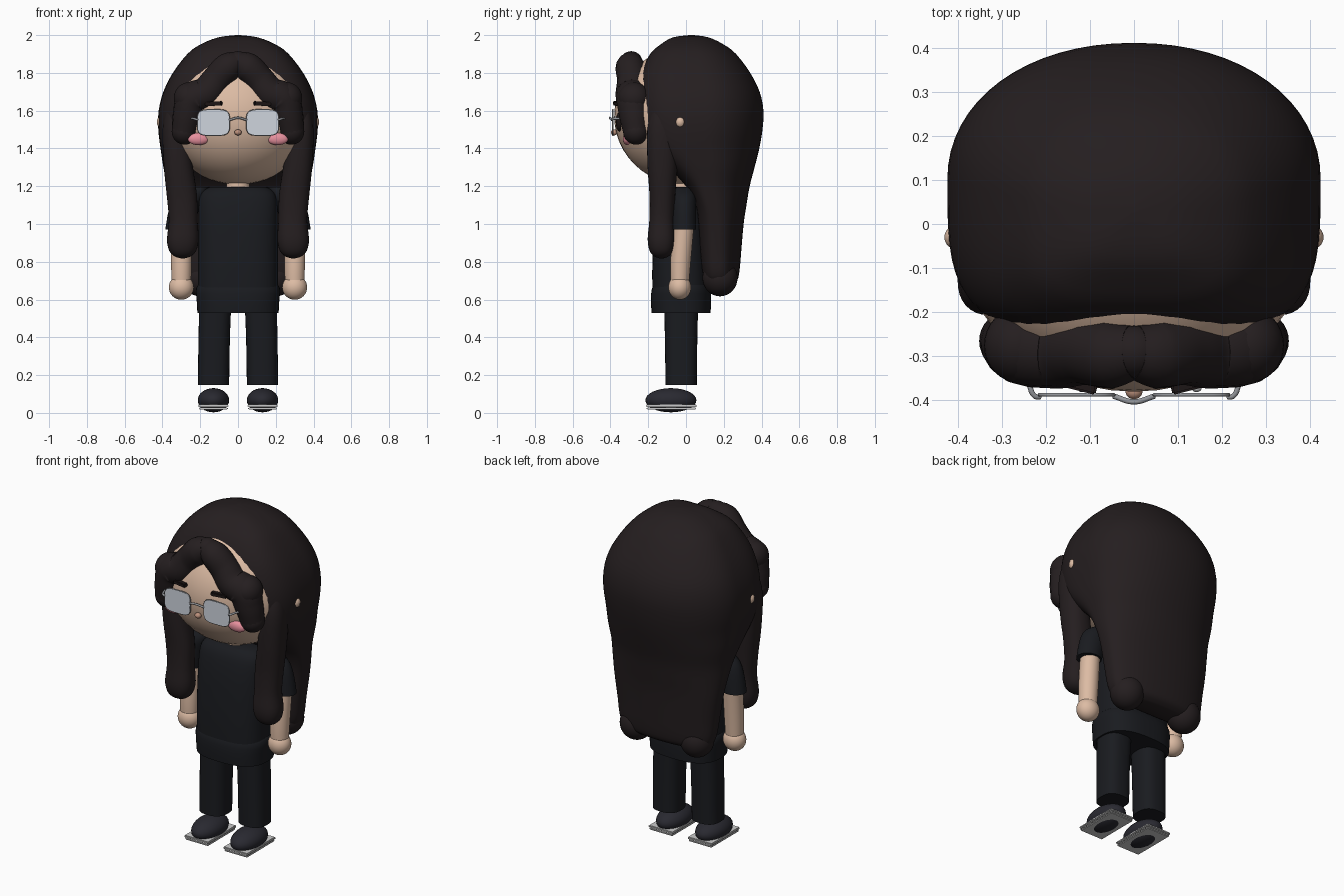
import bpy, bmesh, math
from mathutils import Matrix, Vector

if "Cube" in bpy.data.objects:
    bpy.data.objects.remove(bpy.data.objects["Cube"])

def material(name, r, g, b):
    m = bpy.data.materials.new(name)
    m.diffuse_color = (r, g, b, 1)
    m.use_nodes = True
    m.node_tree.nodes["Principled BSDF"].inputs["Base Color"].default_value = m.diffuse_color
    return m

HAIR = material("hair", .018, .013, .014)
SKIN = material("skin", .72, .5, .37)
CLOTH = material("cloth", .01, .011, .014)
SHOE = material("shoe_dark", .022, .022, .03)
WHITE = material("white", .75, .75, .72)
PINK = material("pink", .8, .28, .34)
NOSE = material("nose", .5, .28, .2)
DARK = material("dark", .012, .008, .008)
LENS = material("lens", .62, .66, .73)
METAL = material("metal", .3, .31, .33)

def finish(name, bm, mat, matrix=None):
    if matrix:
        bm.transform(matrix)
    bmesh.ops.recalc_face_normals(bm, faces=bm.faces)
    me = bpy.data.meshes.new(name)
    bm.to_mesh(me)
    bm.free()
    me.materials.append(mat)
    me.shade_smooth()
    me.set_sharp_from_angle(angle=math.radians(42))
    ob = bpy.data.objects.new(name, me)
    bpy.context.collection.objects.link(ob)
    return ob

def ball(name, loc, size, mat, rot=0, seg=32):
    bm = bmesh.new()
    bmesh.ops.create_uvsphere(bm, u_segments=seg, v_segments=seg // 2, radius=1)
    return finish(name, bm, mat, Matrix.Translation(loc) @ Matrix.Rotation(rot, 4, 'Y')
                  @ Matrix.Diagonal((*size, 1)))

def box(name, loc, size, mat, rot=None, bevel=.004):
    bm = bmesh.new()
    bmesh.ops.create_cube(bm, size=1)
    bmesh.ops.transform(bm, matrix=Matrix.Diagonal((*size, 1)), verts=bm.verts)
    bmesh.ops.bevel(bm, geom=bm.edges[:], offset=bevel, segments=2, affect='EDGES')
    return finish(name, bm, mat, Matrix.Translation(loc) @ (rot or Matrix()))

def smooth_rows(rows, steps):
    """Catmull-Rom interpolation through the rows."""
    out = []
    for i in range(len(rows) - 1):
        p = [rows[max(0, min(len(rows) - 1, i + k))] for k in (-1, 0, 1, 2)]
        for s in range(steps):
            t = s / steps
            out.append([.5 * (2*b + (c - a)*t + (2*a - 5*b + 4*c - d)*t*t
                              + (3*b - a - 3*c + d)*t**3) for a, b, c, d in zip(*p)])
    return out + [list(rows[-1])]

def loft(name, rows, mat, nf=2., nb=2., steps=1, seg=48, matrix=None):
    """Rows are (z, centre x, half width, front y, widest y, back y)."""
    bm = bmesh.new()
    rings = []
    for z, cx, rx, yf, cy, yb in smooth_rows(rows, steps):
        ring = []
        for k in range(seg):
            a = 2 * math.pi * k / seg
            c, s = math.cos(a), math.sin(a)
            n = nb if s > 0 else nf
            x = math.copysign(abs(c) ** (2 / n), c) * rx
            y = abs(s) ** (2 / n) * ((yb - cy) if s > 0 else (yf - cy))
            ring.append(bm.verts.new((cx + x, cy + y, z)))
        rings.append(ring)
    for r0, r1 in zip(rings, rings[1:]):
        for k in range(seg):
            j = (k + 1) % seg
            bm.faces.new((r0[k], r0[j], r1[j], r1[k]))
    bm.faces.new(rings[0])
    bm.faces.new(rings[-1])
    return finish(name, bm, mat, matrix)

def tube(name, pts, radius, mat, cyclic=False):
    """Swept round tube; points are (x, y, z, radius factor)."""
    cu = bpy.data.curves.new(name, 'CURVE')
    cu.dimensions = '3D'
    cu.bevel_depth, cu.bevel_resolution = radius, 6
    cu.use_fill_caps, cu.resolution_u = True, 8
    sp = cu.splines.new('BEZIER')
    sp.bezier_points.add(len(pts) - 1)
    for bp, p in zip(sp.bezier_points, pts):
        bp.co, bp.radius = p[:3], p[3]
        bp.handle_left_type = bp.handle_right_type = 'AUTO'
    sp.use_cyclic_u = cyclic
    cu.materials.append(mat)
    ob = bpy.data.objects.new(name, cu)
    bpy.context.collection.objects.link(ob)
    return ob

# Head, neck and nose
ball("head", (0, -.015, 1.57), (.4, .365, .36), SKIN, seg=48)
loft("neck", [(1.1, 0, .065, -.08, -.02, .04), (1.26, 0, .06, -.08, -.02, .04)], SKIN)
ball("nose", (0, -.38, 1.485), (.019, .017, .016), NOSE)

# Main hair: dome over the head running into the long back fall
loft("back_hair", [
    (2.0, 0, .01, .02, .03, .04), (1.988, 0, .105, -.07, .03, .12),
    (1.95, 0, .2, -.135, .04, .2), (1.9, 0, .268, -.19, .06, .265),
    (1.8, 0, .345, -.24, .08, .34), (1.7, 0, .395, -.26, .1, .39),
    (1.6, 0, .42, -.262, .1, .41), (1.5, 0, .422, -.25, .1, .405),
    (1.4, 0, .41, -.21, .1, .388), (1.3, 0, .395, -.1, .12, .363),
    (1.2, 0, .375, .0, .13, .337), (1.1, 0, .36, .05, .15, .32),
    (1.0, 0, .343, .065, .17, .305), (.85, 0, .32, .075, .175, .292),
    (.75, 0, .305, .085, .18, .283), (.7, 0, .28, .1, .18, .27),
    (.675, 0, .22, .13, .18, .235)], HAIR, nf=3.6, nb=2.1, steps=3, seg=64)

# Wavy centre-parted fringe
ball("fringe_parting", (0, -.29, 1.855), (.065, .06, .06), HAIR)

for s, side in ((-1, "left"), (1, "right")):
    # Hair pieces
    tube("fringe_" + side, [(0, -.29, 1.855, .62), (s*.05, -.295, 1.83, .78),
         (s*.11, -.285, 1.765, .8), (s*.17, -.285, 1.69, .88), (s*.235, -.28, 1.66, .9),
         (s*.265, -.275, 1.58, .8), (s*.283, -.265, 1.49, .68)], .1, HAIR)
    ball("fringe_tip_" + side, (s*.283, -.265, 1.49), (.068, .068, .07), HAIR)
    ball("fringe_wave_" + side, (s*.26, -.275, 1.665), (.08, .085, .085), HAIR)
    loft("front_lock_" + side, [(z, s*x, rx, y - ry, y, y + ry) for z, x, y, rx, ry in (
        (1.62, .33, -.12, .05, .06), (1.5, .33, -.125, .07, .08), (1.3, .315, -.125, .077, .078),
        (1.15, .297, -.125, .08, .068), (1.02, .29, -.128, .076, .066),
        (.92, .292, -.13, .084, .073), (.86, .293, -.13, .072, .063),
        (.83, .293, -.13, .045, .04), (.818, .293, -.13, .01, .01))],
        HAIR, nf=2.3, nb=2.3, steps=3, seg=32)
    ball("back_hair_tip_" + side, (s*.2, .18, .715), (.095, .093, .098), HAIR)

    # Face details
    ball("ear_" + side, (s*.395, -.03, 1.54), (.035, .03, .035), SKIN)
    ball("eye_" + side, (s*.13, -.352, 1.54), (.04, .02, .05), DARK)
    ball("eye_highlight_" + side, (s*.13 + .012, -.373, 1.56), (.011, .008, .011), WHITE, seg=16)
    ball("cheek_" + side, (s*.21, -.312, 1.45), (.056, .022, .032), PINK)
    box("eyebrow_" + side, (s*.128, -.362, 1.637), (.09, .03, .022), DARK,
        Matrix.Rotation(s*.25, 4, 'Z') @ Matrix.Rotation(s*.05, 4, 'Y'))

    # Glasses
    loft("lens_" + side, [(-.004, 0, .083, -.066, 0, .066), (.004, 0, .083, -.066, 0, .066)],
         LENS, nf=4, nb=4, matrix=Matrix.Translation((s*.13, -.387, 1.537))
         @ Matrix.Rotation(math.pi/2, 4, 'X'))
    rim = []
    for k in range(24):
        c, d = math.cos(k*math.pi/12), math.sin(k*math.pi/12)
        rim.append((s*.13 + math.copysign(abs(c)**.5, c)*.084, -.387,
                    1.537 + math.copysign(abs(d)**.5, d)*.067, 1))
    tube("lens_rim_" + side, rim, .004, METAL, True)
    tube("temple_" + side, [(s*.212, -.392, 1.55, 1), (s*.225, -.39, 1.555, 1),
                            (s*.24, -.355, 1.558, 1), (s*.3, -.24, 1.555, 1)], .006, METAL)

    # Arm with short sleeve and hand
    loft("sleeve_" + side, [(.97, s*.312, .073, -.073, -.01, .053),
         (1.08, s*.285, .08, -.073, -.01, .053), (1.15, s*.25, .08, -.07, -.01, .05),
         (1.195, s*.2, .05, -.05, -.01, .03)], CLOTH, steps=3, seg=32)
    loft("arm_" + side, [(.68, s*.3, .05, -.08, -.033, .015), (.8, s*.3, .055, -.083, -.03, .025),
         (1.0, s*.303, .055, -.065, -.01, .043)], SKIN, steps=2, seg=32)
    ball("hand_" + side, (s*.3, -.033, .665), (.066, .06, .066), SKIN)

    # Leg and shoe
    loft("leg_" + side, [(.148, s*.13, .083, -.108, -.025, .057),
         (.4, s*.126, .083, -.112, -.025, .06), (.6, s*.12, .085, -.115, -.025, .065)],
         CLOTH, nf=2.6, nb=2.6, seg=32)
    ball("shoe_" + side, (s*.13, -.08, .067), (.083, .135, .064), SHOE)
    box("sole_lower_" + side, (s*.13, -.078, .023), (.154, .262, .012), WHITE)
    box("sole_upper_" + side, (s*.13, -.078, .037), (.162, .27, .014), WHITE)

tube("glasses_bridge", [(-.047, -.39, 1.55, 1), (0, -.403, 1.562, 1), (.047, -.39, 1.55, 1)],
     .006, METAL)

# Shirt and hips
loft("shirt", [(.645, 0, .212, -.178, -.03, .12), (.8, 0, .212, -.178, -.03, .115),
     (1.0, 0, .21, -.165, -.03, .105), (1.12, 0, .207, -.145, -.025, .09),
     (1.17, 0, .19, -.125, -.02, .08), (1.195, 0, .15, -.1, -.02, .06)],
     CLOTH, nf=2.7, nb=2.7, steps=3)
loft("hips", [(.53, 0, .215, -.182, -.025, .13), (.6, 0, .219, -.186, -.025, .133),
     (.66, 0, .222, -.18, -.025, .128), (.69, 0, .2, -.16, -.025, .11)],
     CLOTH, nf=2.6, nb=2.6, steps=2)
